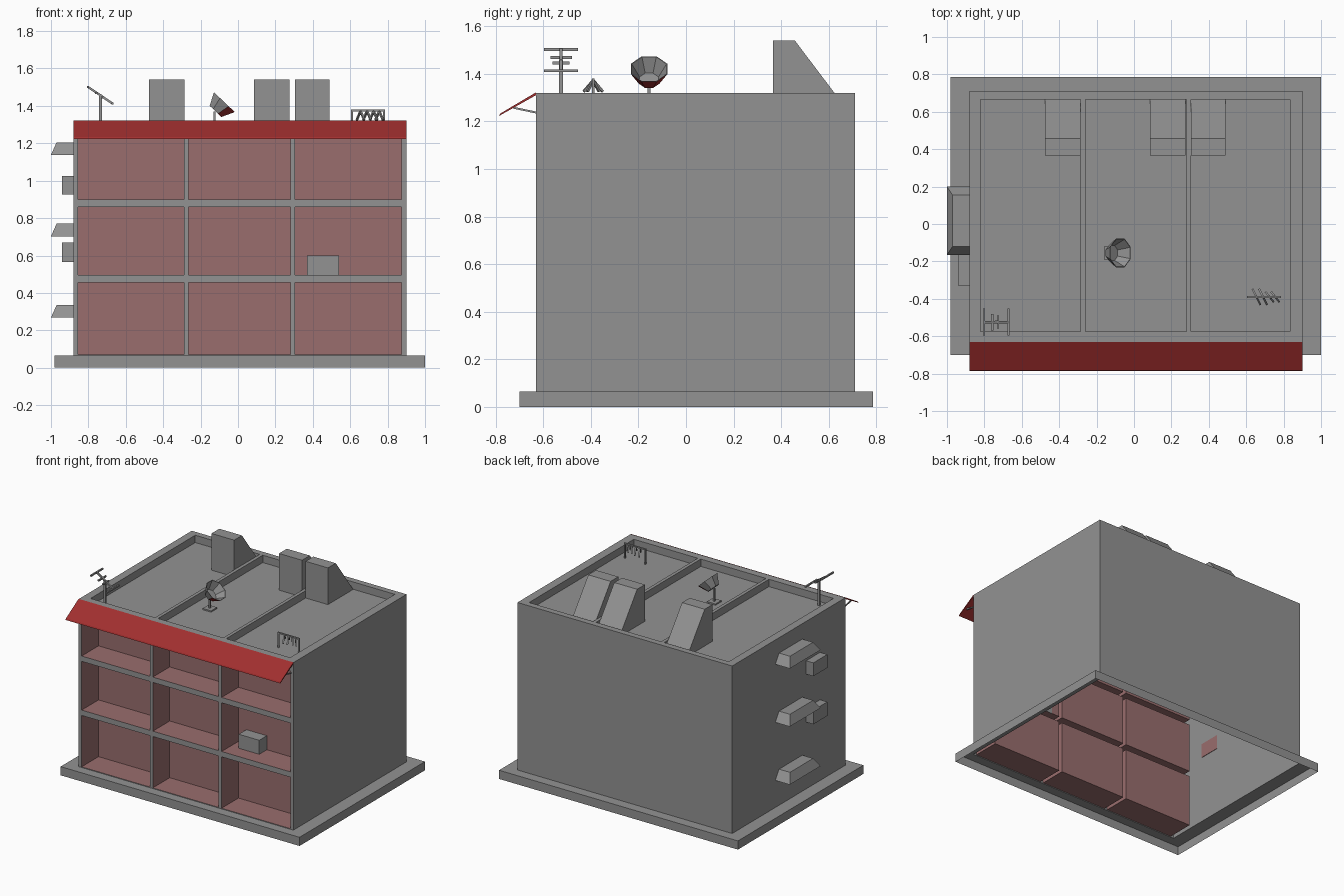
import bpy, bmesh, math
from mathutils import Vector as V

if "Cube" in bpy.data.objects:
    bpy.data.objects.remove(bpy.data.objects["Cube"])


def material(name, col):
    m = bpy.data.materials.new(name)
    m.diffuse_color = (*col, 1)
    m.use_nodes = True
    m.node_tree.nodes["Principled BSDF"].inputs["Base Color"].default_value = m.diffuse_color
    return m


GREY = material("concrete grey", (0.29, 0.29, 0.29))
PINK = material("dusty pink", (0.32, 0.155, 0.155))
RED = material("awning red", (0.36, 0.028, 0.028))


def finish(bm, name, mats):
    me = bpy.data.meshes.new(name)
    bm.to_mesh(me)
    bm.free()
    for m in mats:
        me.materials.append(m)
    ob = bpy.data.objects.new(name, me)
    bpy.context.collection.objects.link(ob)
    return ob


def quad(bm, pts, out, mat=0):
    """Flat face turned towards the direction 'out'."""
    f = bm.faces.new([bm.verts.new(p) for p in pts])
    f.normal_update()
    if f.normal.dot(V(out)) < 0:
        f.normal_flip()
    f.material_index = mat


def solid(name, bottom, top, mat=GREY):
    """Solid between two matching rings of points."""
    bm = bmesh.new()
    a = [bm.verts.new(p) for p in bottom]
    b = [bm.verts.new(p) for p in top]
    bm.faces.new(a)
    bm.faces.new(b)
    n = len(a)
    for i in range(n):
        j = (i + 1) % n
        bm.faces.new([a[i], a[j], b[j], b[i]])
    bmesh.ops.recalc_face_normals(bm, faces=bm.faces)
    return finish(bm, name, [mat])


def rect(x0, x1, y0, y1, z):
    return [V((x0, y0, z)), V((x1, y0, z)), V((x1, y1, z)), V((x0, y1, z))]


def box(name, x0, x1, y0, y1, z0, z1, mat=GREY):
    return solid(name, rect(x0, x1, y0, y1, z0), rect(x0, x1, y0, y1, z1), mat)


def prism_x(name, prof, x0, x1, mat=GREY):
    return solid(name, [(x0, y, z) for y, z in prof], [(x1, y, z) for y, z in prof], mat)


def bar(name, p, q, w, mat=GREY):
    """Square rod from p to q."""
    p, q = V(p), V(q)
    d = (q - p).normalized()
    s = d.cross(V((0, 0, 1)) if abs(d.z) < 0.9 else V((0, 1, 0))).normalized() * w / 2
    t = d.cross(s.normalized()) * w / 2
    ring = [s + t, s - t, -s - t, t - s]
    return solid(name, [p + r for r in ring], [q + r for r in ring], mat)


def recessed_grid(bm, us, vs, place, out, depth, mat):
    """Wall sheet whose odd grid cells are sunk inwards by depth."""
    sink = -V(out) * depth
    for i in range(len(us) - 1):
        for j in range(len(vs) - 1):
            c = [V(place(us[a], vs[b])) for a, b in
                 ((i, j), (i + 1, j), (i + 1, j + 1), (i, j + 1))]
            if i % 2 and j % 2:
                d = [p + sink for p in c]
                mid = sum(c, V()) / 4
                quad(bm, d, out, mat)
                for k in range(4):
                    n = (k + 1) % 4
                    quad(bm, [c[k], c[n], d[n], d[k]], mid - (c[k] + c[n]) / 2, mat)
            else:
                quad(bm, c, out)


# Building shell, open underneath: plinth, walls, front bays, roof pans
X0, X1, Y0, Y1, ZB, ZT = -0.88, 0.90, -0.63, 0.71, 0.065, 1.32
bm = bmesh.new()
lo, hi = rect(-0.98, 1, -0.70, 0.785, 0), rect(-0.98, 1, -0.70, 0.785, ZB)
foot, head = rect(X0, X1, Y0, Y1, ZB), rect(X0, X1, Y0, Y1, ZT)
dirs = [(0, -1, 0), (1, 0, 0), (0, 1, 0), (-1, 0, 0)]
for i in range(4):
    j = (i + 1) % 4
    quad(bm, [lo[i], lo[j], hi[j], hi[i]], dirs[i])
    quad(bm, [hi[i], hi[j], foot[j], foot[i]], (0, 0, 1))
    if i:
        quad(bm, [foot[i], foot[j], head[j], head[i]], dirs[i])
recessed_grid(bm, [X0, -0.855, -0.29, -0.265, 0.28, 0.305, 0.875, X1],
              [ZB, 0.07, 0.455, 0.495, 0.86, 0.90, 1.25, ZT],
              lambda u, v: (u, Y0, v), (0, -1, 0), 0.20, 1)
recessed_grid(bm, [X0, -0.82, -0.285, -0.26, 0.28, 0.305, 0.835, X1],
              [Y0, -0.575, 0.665, Y1],
              lambda u, v: (u, v, ZT), (0, 0, 1), 0.055, 0)
bmesh.ops.remove_doubles(bm, verts=bm.verts, dist=1e-5)
finish(bm, "building_shell", [GREY, PINK])
ROOF = ZT - 0.055

# Awning and its struts
prism_x("awning", [(-0.63, 1.322), (-0.78, 1.233), (-0.785, 1.223), (-0.63, 1.31)], X0, X1, RED)
for x in (-0.86, 0.01, 0.88):
    bar("awning_strut", (x, -0.63, 1.237), (x, -0.725, 1.257), 0.008)

# Stair bulkheads on the roof
for x0, x1 in ((-0.475, -0.287), (0.085, 0.275), (0.305, 0.49)):
    prism_x("roof_bulkhead", [(0.365, ROOF), (0.365, 1.54), (0.457, 1.54), (0.665, ROOF)], x0, x1)

# Hoods and boxes on the left wall, one box in a front bay
for z in (1.205, 0.77, 0.335):
    solid("wall_hood", rect(-1.0, X0, -0.165, 0.20, z - 0.067), rect(-0.97, X0, -0.12, 0.155, z))
for z0, z1 in ((0.925, 1.025), (0.565, 0.67)):
    box("wall_unit", -0.94, X0, -0.33, -0.165, z0, z1)
    box("wall_unit_back", X0 + 0.001, X0 + 0.004, -0.33, -0.165, z0, z1, PINK)
box("bay_unit", 0.37, 0.54, -0.52, -0.43, 0.495, 0.60)

# Satellite dish: eight-sided bowl tilted to the right
ax, side = V((0.69, 0, 0.724)), V((0, 1, 0))
up = ax.cross(side)


def ring(c, r):
    return [c + (side * math.cos(a) + up * math.sin(a)) * r
            for a in (math.pi / 8 + k * math.pi / 4 for k in range(8))]


rim_c = V((-0.073, -0.155, 1.42))
rings = [ring(rim_c - ax * 0.068, 0.047), ring(rim_c, 0.083),
         ring(rim_c, 0.079), ring(rim_c - ax * 0.062, 0.043)]
bm = bmesh.new()
vr = [[bm.verts.new(p) for p in r] for r in rings]
for a, b in zip(vr, vr[1:]):
    for k in range(8):
        n = (k + 1) % 8
        bm.faces.new([a[k], a[n], b[n], b[k]])
bm.faces.new(vr[0])
bm.faces.new(vr[3])
bmesh.ops.recalc_face_normals(bm, faces=bm.faces)
for f in bm.faces:
    f.material_index = int(f.normal.z < -0.6 and f.normal.x > -0.3)
finish(bm, "dish_bowl", [GREY, RED])
bar("dish_post", (-0.125, -0.155, ROOF), (-0.125, -0.155, 1.37), 0.012)
box("dish_foot", -0.16, -0.09, -0.19, -0.12, ROOF, ROOF + 0.01)

# Tilted aerial at the front left corner
ay = -0.525
bar("aerial_post", (-0.735, ay, ROOF), (-0.735, ay, 1.46), 0.016)
bar("aerial_boom", (-0.803, ay, 1.502), (-0.67, ay, 1.412), 0.012)
for x, z, h in ((-0.803, 1.502, 0.072), (-0.67, 1.412, 0.072),
                (-0.758, 1.468, 0.045), (-0.728, 1.445, 0.035)):
    bar("aerial_rod", (x, ay - h, z), (x, ay + h, z), 0.011)

# Low comb aerial at the right
cy = -0.39
bar("comb_boom", (0.605, cy, 1.375), (0.785, cy, 1.375), 0.01)
for x in (0.61, 0.78):
    bar("comb_leg", (x, cy, ROOF), (x, cy, 1.375), 0.01)
for x in (0.655, 0.69, 0.725, 0.755):
    h = 0.04 if x < 0.72 else 0.025
    for s in (-1, 1):
        bar("comb_tooth", (x, cy, 1.372), (x - s * 0.02, cy + s * h, 1.325), 0.01)
